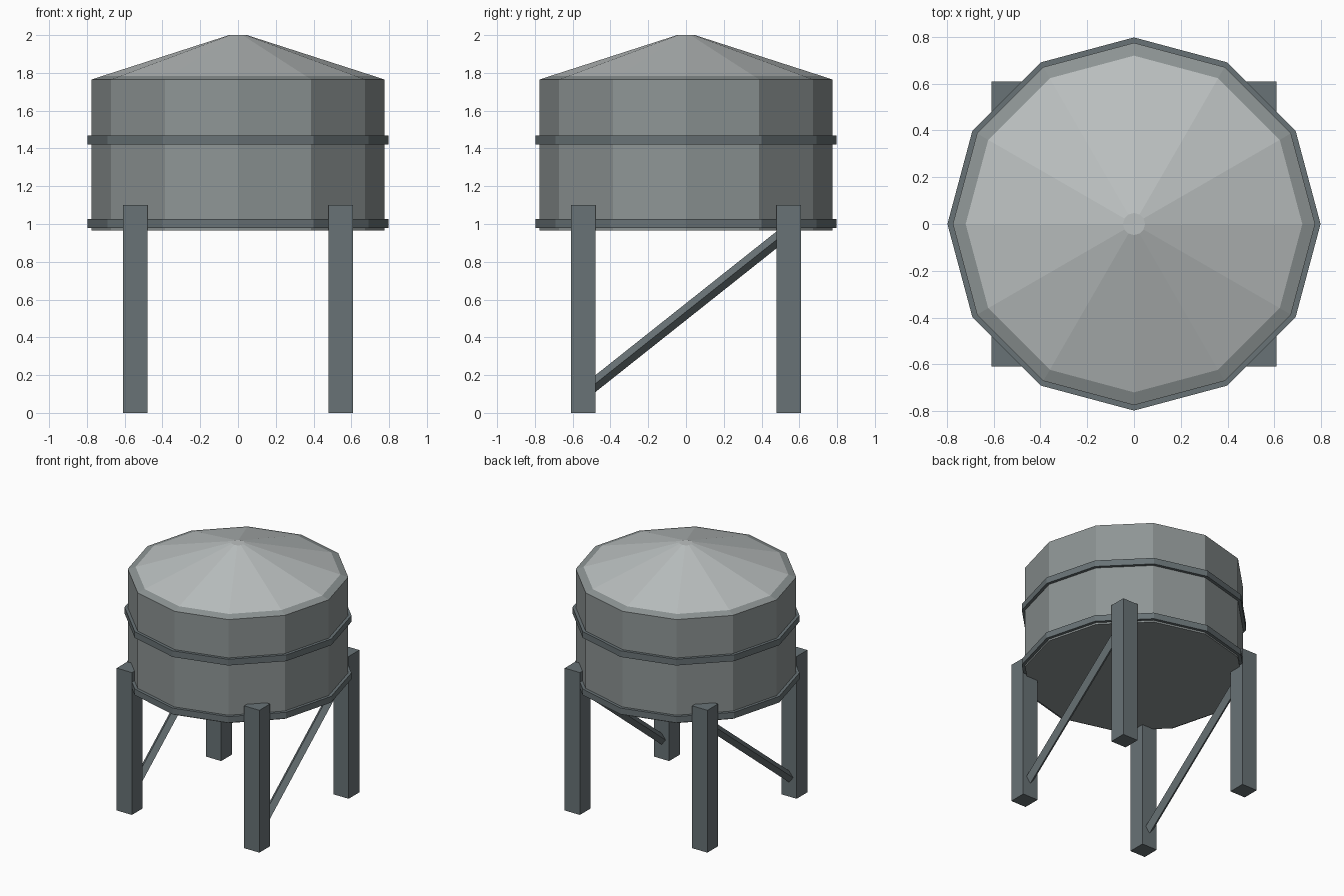
import bpy, bmesh, math
from mathutils import Vector

if "Cube" in bpy.data.objects:
    bpy.data.objects.remove(bpy.data.objects["Cube"])

SIDES = 12


def material(name, rgb):
    m = bpy.data.materials.new(name)
    m.diffuse_color = (*rgb, 1)
    m.use_nodes = True
    m.node_tree.nodes["Principled BSDF"].inputs["Base Color"].default_value = m.diffuse_color
    return m


shell_mat = material("shell_grey", (0.27, 0.30, 0.30))
roof_mat = material("roof_grey", (0.50, 0.53, 0.53))
frame_mat = material("frame_grey", (0.14, 0.17, 0.18))


def add_object(name, bm, mat):
    bmesh.ops.recalc_face_normals(bm, faces=bm.faces)
    me = bpy.data.meshes.new(name)
    bm.to_mesh(me)
    bm.free()
    me.materials.append(mat)
    ob = bpy.data.objects.new(name, me)
    bpy.context.collection.objects.link(ob)
    return ob


def lathe(name, profile, mat, closed=False, cap_start=False, cap_end=False):
    """Sweep an (r, z) profile round z with flat twelve-sided faces."""
    bm = bmesh.new()
    rings = []
    for r, z in profile:
        angles = [2 * math.pi * i / SIDES for i in range(SIDES)]
        rings.append([bm.verts.new((r * math.cos(a), r * math.sin(a), z)) for a in angles])
    pairs = list(zip(rings, rings[1:]))
    if closed:
        pairs.append((rings[-1], rings[0]))
    for a, b in pairs:
        for i in range(SIDES):
            j = (i + 1) % SIDES
            bm.faces.new((a[i], a[j], b[j], b[i]))
    if cap_start:
        bm.faces.new(rings[0])
    if cap_end:
        bm.faces.new(rings[-1])
    return add_object(name, bm, mat)


def box(name, centre, size, mat):
    bm = bmesh.new()
    bmesh.ops.create_cube(bm, size=1)
    bmesh.ops.scale(bm, vec=size, verts=bm.verts)
    bmesh.ops.translate(bm, vec=centre, verts=bm.verts)
    return add_object(name, bm, mat)


def rod(name, start, end, radius, mat):
    """Four-sided bar standing on its edge between two points."""
    start, end = Vector(start), Vector(end)
    axis = (end - start).normalized()
    side = Vector((1, 0, 0))
    up = axis.cross(side)
    bm = bmesh.new()
    ends = [[bm.verts.new(p + d * radius) for d in (side, up, -side, -up)] for p in (start, end)]
    for i in range(4):
        j = (i + 1) % 4
        bm.faces.new((ends[0][i], ends[0][j], ends[1][j], ends[1][i]))
    for e in ends:
        bm.faces.new(e)
    return add_object(name, bm, mat)


# Tank shell with its sloping rim
lathe("tank_shell", [(0.775, 0.965), (0.775, 1.765), (0.72, 1.783)], shell_mat, cap_start=True)

# Shallow conical roof with a small flat top
lathe("roof", [(0.72, 1.783), (0.047, 2.0)], roof_mat, cap_end=True)

# Hoops round the tank
for name, z in (("lower_hoop", 1.002), ("upper_hoop", 1.445)):
    lathe(name, [(0.76, z - 0.024), (0.798, z - 0.024), (0.798, z + 0.024), (0.76, z + 0.024)],
          frame_mat, closed=True)

# Legs, with one diagonal brace on each side
for sx, side in ((-1, "left"), (1, "right")):
    for sy, end in ((-1, "front"), (1, "back")):
        box(f"{end}_{side}_leg", (sx * 0.545, sy * 0.545, 0.55), (0.13, 0.13, 1.1), frame_mat)
    rod(f"{side}_brace", (sx * 0.545, -0.545, 0.103), (sx * 0.545, 0.545, 0.968), 0.035, frame_mat)
